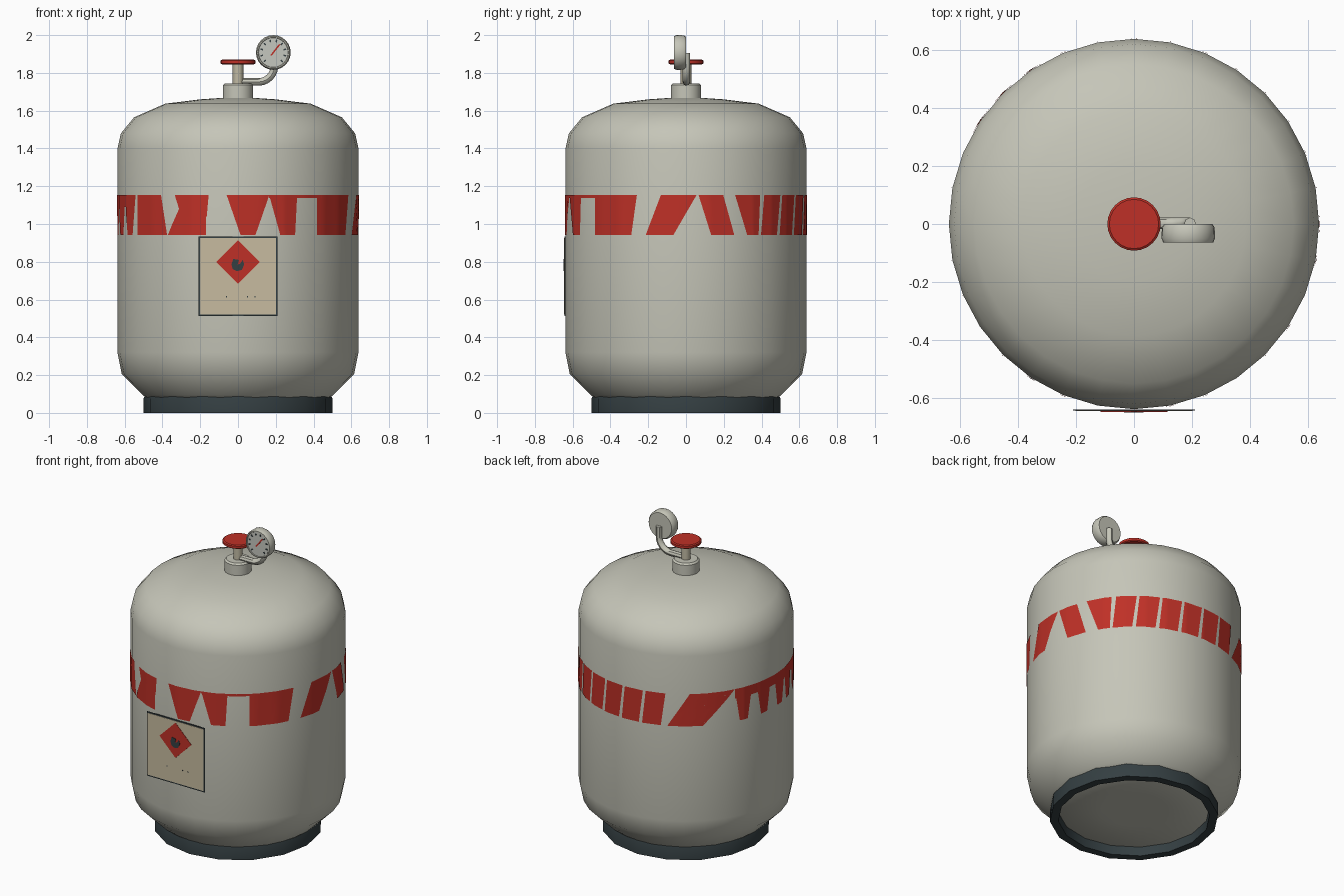
import bpy, bmesh
from math import sin, cos, pi, radians
from mathutils import Matrix, Vector

cube = bpy.data.objects.get("Cube")
if cube:
    bpy.data.objects.remove(cube, do_unlink=True)


def material(name, r, g, b):
    m = bpy.data.materials.new(name)
    m.use_nodes = True
    m.diffuse_color = (r, g, b, 1)
    bsdf = next(n for n in m.node_tree.nodes if n.type == "BSDF_PRINCIPLED")
    bsdf.inputs["Base Color"].default_value = (r, g, b, 1)
    bsdf.inputs["Roughness"].default_value = 0.6
    return m


GREY = material("painted grey", 0.56, 0.56, 0.48)
RED = material("warning red", 0.52, 0.03, 0.02)
DARK = material("dark rubber", 0.035, 0.05, 0.055)
BEIGE = material("label beige", 0.57, 0.5, 0.35)
BRASS = material("pale brass", 0.53, 0.49, 0.37)
FACE = material("dial face", 0.56, 0.57, 0.52)

SIDES, R = 32, 0.638


def finish(name, bm, mat, smooth=35):
    me = bpy.data.meshes.new(name)
    bm.to_mesh(me)
    bm.free()
    me.materials.append(mat)
    ob = bpy.data.objects.new(name, me)
    bpy.context.collection.objects.link(ob)
    if smooth:
        bpy.ops.object.select_all(action="DESELECT")
        ob.select_set(True)
        bpy.context.view_layer.objects.active = ob
        bpy.ops.object.shade_smooth_by_angle(angle=radians(smooth))
    return ob


def lathe(name, profile, mat, sides=24, closed=False, move=None, smooth=35):
    """Revolve (radius, height) points around z, then optionally move the part."""
    bm = bmesh.new()
    rings = [[bm.verts.new((r * sin(2 * pi * i / sides), -r * cos(2 * pi * i / sides), z))
              for i in range(sides)] for r, z in profile]
    pairs = list(zip(rings, rings[1:]))
    if closed:
        pairs.append((rings[-1], rings[0]))
    else:
        bm.faces.new(rings[0])
        bm.faces.new(rings[-1])
    for a, b in pairs:
        for i in range(sides):
            j = (i + 1) % sides
            bm.faces.new((a[i], a[j], b[j], b[i]))
    bmesh.ops.recalc_face_normals(bm, faces=bm.faces)
    if move:
        bm.transform(move)
    return finish(name, bm, mat, smooth)


def plate(name, shapes, front, mat, depth=0.002):
    """Thin plates facing -y, each outlined by (x, z) points."""
    bm = bmesh.new()
    for pts in shapes:
        f = bm.faces.new([bm.verts.new((x, front, z)) for x, z in pts])
        out = bmesh.ops.extrude_face_region(bm, geom=[f])["geom"]
        bmesh.ops.translate(bm, vec=(0, depth, 0),
                            verts=[v for v in out if isinstance(v, bmesh.types.BMVert)])
    bmesh.ops.recalc_face_normals(bm, faces=bm.faces)
    return finish(name, bm, mat, 0)


def rect(cx, cz, w, h):
    return [(cx - w, cz - h), (cx + w, cz - h), (cx + w, cz + h), (cx - w, cz + h)]


def bar(c, angle, r0, r1, w):
    """Narrow radial bar around centre c, as (x, z) points."""
    d = Vector((sin(angle), cos(angle)))
    n = Vector((d.y, -d.x)) * w
    c = Vector(c)
    return [tuple(p) for p in (c + d * r0 - n, c + d * r0 + n, c + d * r1 + n, c + d * r1 - n)]


# Tank body
lathe("tank", [(0.2, 0.055), (0.46, 0.06), (0.505, 0.095), (0.615, 0.205), (R, 0.32),
               (R, 1.40), (0.62, 1.48), (0.55, 1.565), (0.385, 1.637), (0.2, 1.66),
               (0.08, 1.668)], GREY, SIDES, smooth=50)

# Foot ring
lathe("foot_ring", [(0.45, 0.0), (0.5, 0.0), (0.5, 0.075), (0.49, 0.1), (0.45, 0.1)],
      DARK, 16, closed=True)

# Painted warning band: slanted patches (top left, top right, bottom left, bottom right, low)
LOW, HIGH = 0.942, 1.153
patches = [
    (-5.4, 15, 1.2, 8.3, LOW), (15, 29.4, 20.5, 28.3, LOW), (15, 44, 15, 44, 1.138),
    (41, 66, 41, 63, LOW), (78, 95, 70.5, 84, LOW),
    (96, 108, 102, 113.5, LOW), (114, 128, 120.5, 127, LOW),
    (217, 242, 205, 224, LOW), (242, 300, 242, 300, 1.09),
    (304, 320.3, 304, 324, LOW), (328.4, 345.9, 332, 345, 1.04),
    (331, 345, 324.5, 344.5, 1.04),
]
patches[-1] = (334, 344.9, 324.5, 344.5, LOW)
patches += [(130.5 + 12.5 * i, 141.5 + 12.5 * i, 128.5 + 12.5 * i, 139 + 12.5 * i, LOW)
            for i in range(6)]
patches += [(a, a + 11, a + 3, a + 8, LOW) for a in (242, 256, 270, 280, 291)]

bm = bmesh.new()
COLS, ROWS = 12, 4
step = 2 * pi / SIDES
for tl, tr, bl, br, low in patches:
    grid = []
    for j in range(ROWS + 1):
        t = j / ROWS
        left, right = bl + (tl - bl) * t, br + (tr - br) * t
        row = []
        for i in range(COLS + 1):
            a = radians(left + (right - left) * i / COLS)
            r = R * cos(step / 2) / cos(a % step - step / 2) + 0.003
            row.append(bm.verts.new((r * sin(a), -r * cos(a), low + (HIGH - low) * t)))
        grid.append(row)
    for lo, hi in zip(grid, grid[1:]):
        for i in range(COLS):
            bm.faces.new((lo[i], lo[i + 1], hi[i + 1], hi[i]))
finish("warning_band", bm, RED, 50)

# Label with border, hazard diamond, flame and small print
plate("label_border", [rect(0, 0.723, 0.21, 0.21)], -0.643, DARK, 0.004)
plate("label", [rect(0, 0.723, 0.202, 0.202)], -0.645, BEIGE)
plate("hazard_diamond", [[(0, 0.685), (0.115, 0.8), (0, 0.915), (-0.115, 0.8)]], -0.647, RED)
plate("flame", [[(-0.005, 0.75), (0.02, 0.757), (0.033, 0.785), (0.025, 0.81), (0.012, 0.79),
                 (-0.002, 0.785), (0.005, 0.81), (-0.025, 0.815), (-0.035, 0.785),
                 (-0.027, 0.76)]], -0.649, DARK)
plate("small_print", [rect(x, 0.615, 0.003, 0.003) for x in (-0.06, 0.05, 0.09)],
      -0.647, DARK)

# Valve collar, stem and handwheel
lathe("valve_collar", [(0.08, 1.655), (0.08, 1.735), (0.07, 1.745)], GREY)
lathe("valve_stem", [(0.028, 1.74), (0.028, 1.85)], BRASS, 12)
lathe("handwheel", [(0.085, 1.845), (0.092, 1.85), (0.092, 1.865), (0.085, 1.87)], RED)

# Bent pipe up to the gauge
BEND = 0.085
path = [(0.02, 1.752)] + [(0.108 + BEND * sin(a), 1.752 + BEND * (1 - cos(a)))
                          for a in (pi / 2 * i / 6 for i in range(7))] + [(0.193, 1.905)]
curve = bpy.data.curves.new("gauge_pipe", "CURVE")
curve.dimensions = "3D"
curve.bevel_depth = 0.02
curve.bevel_resolution = 2
curve.use_fill_caps = True
spline = curve.splines.new("POLY")
spline.points.add(len(path) - 1)
for p, (x, z) in zip(spline.points, path):
    p.co = (x, 0.002, z, 1)
curve.materials.append(GREY)
pipe = bpy.data.objects.new("gauge_pipe", curve)
bpy.context.collection.objects.link(pipe)
bpy.ops.object.select_all(action="DESELECT")
pipe.select_set(True)
bpy.context.view_layer.objects.active = pipe
bpy.ops.object.convert(target="MESH")
bpy.ops.object.shade_smooth_by_angle(angle=radians(45))

# Pressure gauge: housing, dial, ticks and needle
DIAL = (0.187, 1.908)
turn = Matrix.Translation((DIAL[0], 0, DIAL[1])) @ Matrix.Rotation(pi / 2, 4, "X")
lathe("gauge_housing", [(0.083, 0.0), (0.091, 0.012), (0.092, 0.05), (0.086, 0.064),
                        (0.08, 0.064), (0.078, 0.058)], GREY, 24, move=turn)
lathe("gauge_dial", [(0.078, 0.057), (0.078, 0.06)], FACE, 24, move=turn)
plate("gauge_ticks", [bar(DIAL, radians(-135 + 30 * i), 0.056, 0.07, 0.004)
                      for i in range(10)], -0.062, DARK)
plate("gauge_needle", [bar(DIAL, radians(38), -0.02, 0.055, 0.004)], -0.064, RED)
